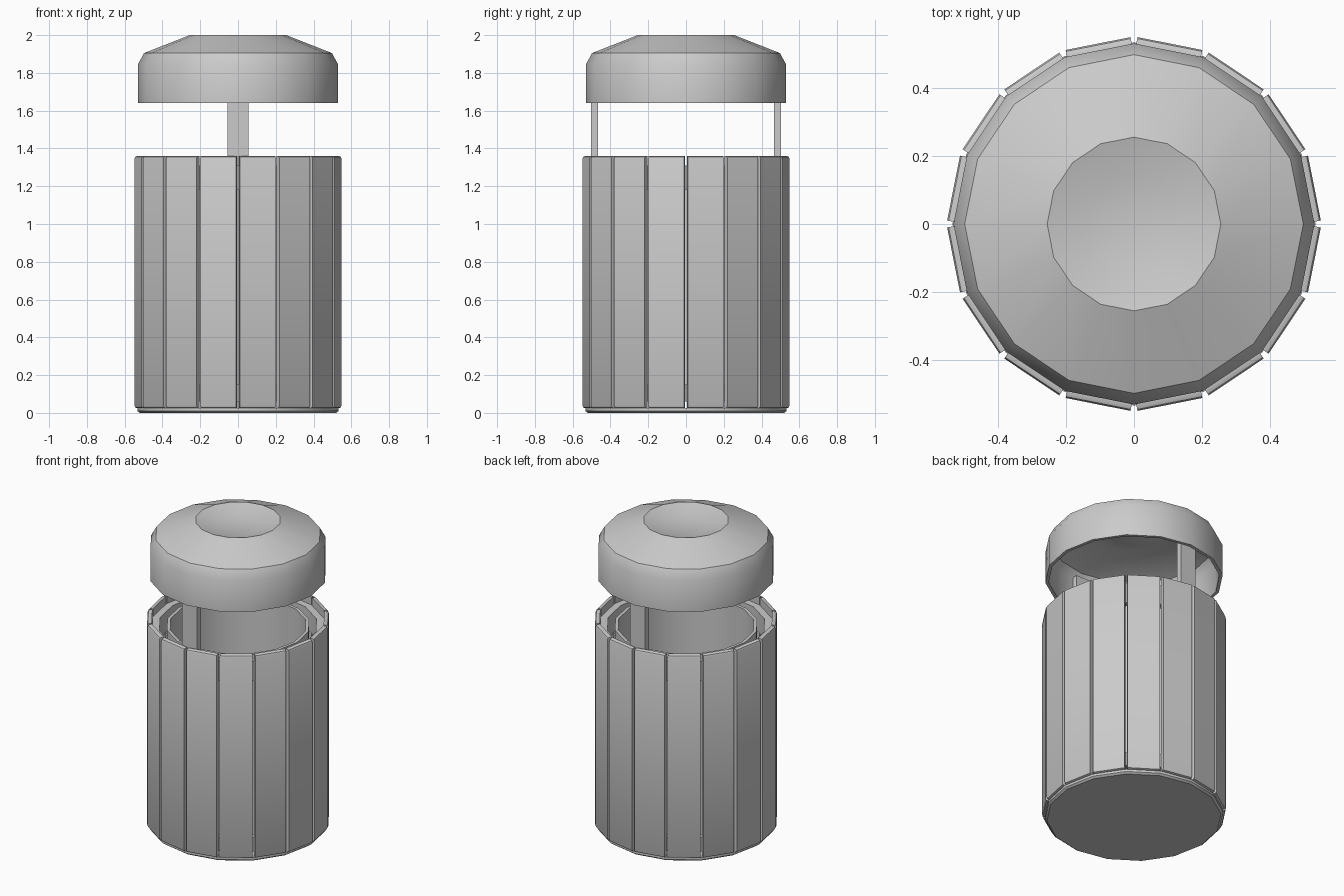
import bpy, bmesh
from math import pi, sin, cos
from mathutils import Matrix

if "Cube" in bpy.data.objects:
    bpy.data.objects.remove(bpy.data.objects["Cube"])

N = 16


def finish(bm, name, smooth=True):
    bmesh.ops.recalc_face_normals(bm, faces=bm.faces[:])
    me = bpy.data.meshes.new(name)
    bm.to_mesh(me)
    bm.free()
    ob = bpy.data.objects.new(name, me)
    bpy.context.collection.objects.link(ob)
    if smooth:
        bpy.ops.object.select_all(action='DESELECT')
        ob.select_set(True)
        bpy.context.view_layer.objects.active = ob
        bpy.ops.object.shade_smooth_by_angle(angle=0.6)
    return ob


def lathe(name, profile, closed=False):
    """Revolve (radius, z) points into a 16-sided body; radius 0 is a pole."""
    bm = bmesh.new()
    rings = []
    for r, z in profile:
        if r == 0:
            rings.append([bm.verts.new((0, 0, z))] * N)
        else:
            rings.append([bm.verts.new((r * cos(2 * pi * i / N), r * sin(2 * pi * i / N), z))
                          for i in range(N)])
    pairs = list(zip(rings, rings[1:]))
    if closed:
        pairs.append((rings[-1], rings[0]))
    for a, b in pairs:
        for i in range(N):
            j = (i + 1) % N
            quad = list(dict.fromkeys((a[i], a[j], b[j], b[i])))
            bm.faces.new(quad)
    return finish(bm, name)


def add_box(bm, x, y, z):
    vs = bmesh.ops.create_cube(bm, size=1)['verts']
    for v in vs:
        v.co = [lo + (c + 0.5) * (hi - lo) for c, (lo, hi) in zip(v.co, (x, y, z))]
    return vs


# Domed lid: hollow shell with a shallow dish on top
lathe("lid", [(0, 1.96), (0.14, 1.97), (0.255, 2.0), (0.497, 1.905), (0.53, 1.845),
              (0.53, 1.64), (0.51, 1.64), (0.51, 1.84), (0.483, 1.89), (0.25, 1.975),
              (0.14, 1.95), (0, 1.94)])

# Base plate
lathe("base", [(0, 0), (0.52, 0), (0.533, 0.01), (0.533, 0.025), (0, 0.025)])

# Inner liner bucket
lathe("liner", [(0, 0.06), (0.43, 0.06), (0.43, 1.31), (0.41, 1.31), (0.41, 0.08), (0, 0.08)])

# Hoops that hold the slats
for name, z0, z1 in (("lower_hoop", 0.06, 0.15), ("upper_hoop", 1.18, 1.31)):
    lathe(name, [(0.475, z0), (0.52, z0), (0.52, z1), (0.475, z1)], closed=True)

# Vertical slats, outer top and bottom edges rounded off
for k in range(N):
    bm = bmesh.new()
    add_box(bm, (0.512, 0.54), (-0.097, 0.097), (0.025, 1.36))
    edges = [e for e in bm.edges
             if all(v.co.x > 0.53 for v in e.verts)
             and abs(e.verts[0].co.z - e.verts[1].co.z) < 0.01]
    bmesh.ops.bevel(bm, geom=edges, offset=0.015, segments=2, profile=0.5, affect='EDGES')
    bm.transform(Matrix.Rotation((k + 0.5) * 2 * pi / N, 4, 'Z'))
    finish(bm, f"slat_{k + 1}")

# Two flat posts carrying the lid
for name, s in (("front_post", -1), ("back_post", 1)):
    bm = bmesh.new()
    add_box(bm, (-0.055, 0.055), sorted((s * 0.465, s * 0.503)), (0.025, 1.85))
    finish(bm, name, smooth=False)
